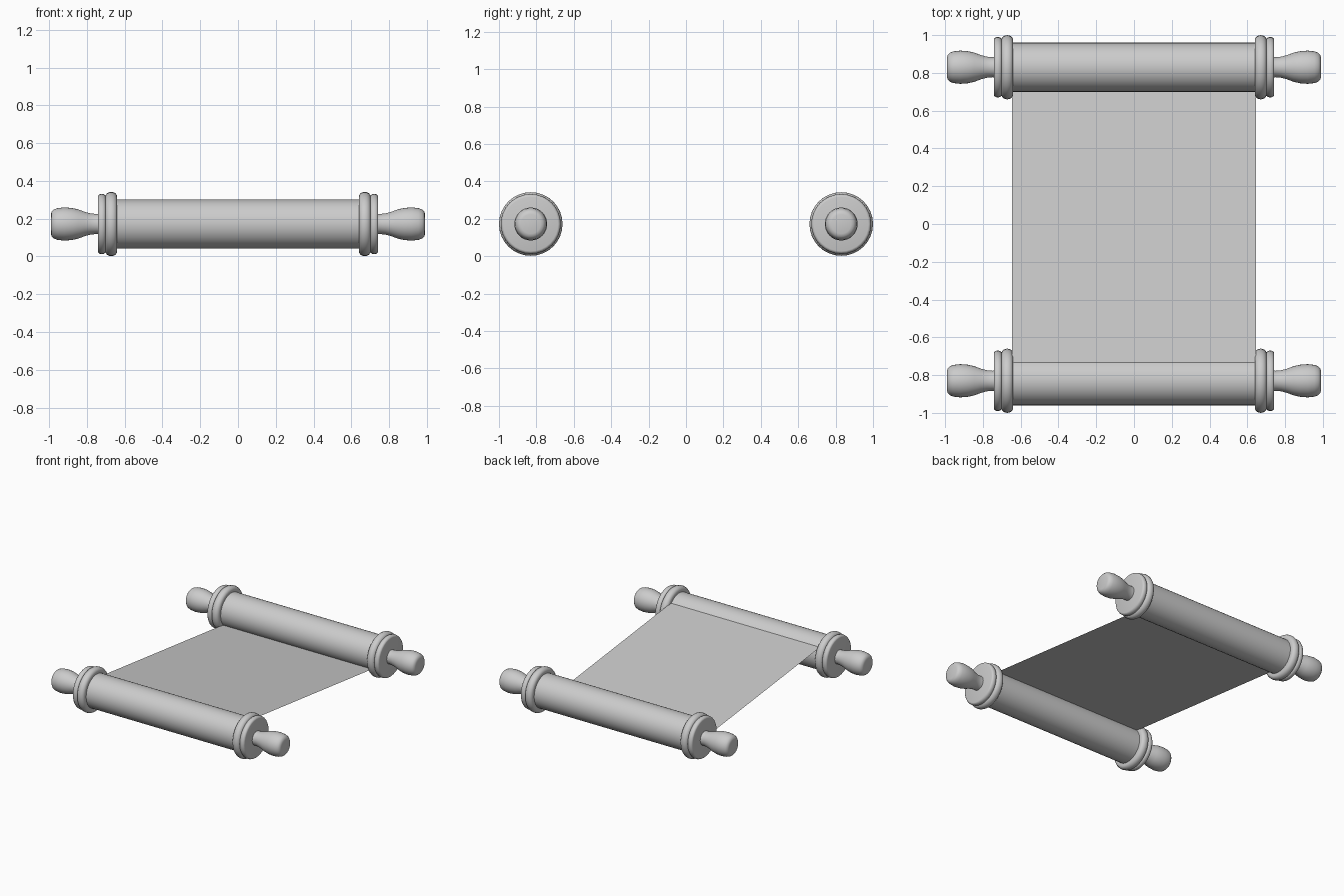
import bpy, bmesh, math

if "Cube" in bpy.data.objects:
    bpy.data.objects.remove(bpy.data.objects["Cube"])

SIDES = 32
ROD_Y, ROD_Z = 0.83, 0.172

grey = bpy.data.materials.new("light grey")
grey.diffuse_color = (0.6, 0.6, 0.6, 1)
grey.use_nodes = True
grey.node_tree.nodes["Principled BSDF"].inputs["Base Color"].default_value = grey.diffuse_color


def finish(name, bm, location=(0, 0, 0), angle=40):
    bmesh.ops.recalc_face_normals(bm, faces=bm.faces[:])
    mesh = bpy.data.meshes.new(name)
    bm.to_mesh(mesh)
    bm.free()
    mesh.materials.append(grey)
    obj = bpy.data.objects.new(name, mesh)
    obj.location = location
    bpy.context.collection.objects.link(obj)
    bpy.ops.object.select_all(action='DESELECT')
    obj.select_set(True)
    bpy.context.view_layer.objects.active = obj
    bpy.ops.object.shade_smooth_by_angle(angle=math.radians(angle))
    return obj


def lathe(name, profile, y, side=1):
    """Revolve (x, radius) points around the x axis and cap both ends."""
    bm = bmesh.new()
    rings = []
    for x, r in profile:
        rings.append([bm.verts.new((side * x,
                                    r * math.cos(math.tau * i / SIDES),
                                    r * math.sin(math.tau * i / SIDES)))
                      for i in range(SIDES)])
    for a, b in zip(rings, rings[1:]):
        for i in range(SIDES):
            j = (i + 1) % SIDES
            bm.faces.new((a[i], a[j], b[j], b[i]))
    bm.faces.new(rings[0])
    bm.faces.new(rings[-1])
    return finish(name, bm, (0, y, ROD_Z))


def bead(x0, x1, r_in, r_out):
    """Disc profile with a rounded rim."""
    mid, half, n = (x0 + x1) / 2, (x1 - x0) / 2, 8
    return [(mid - half * math.cos(math.pi * k / n),
             r_in + (r_out - r_in) * math.sin(math.pi * k / n))
            for k in range(n + 1)]


HANDLE = [(0.73, 0.056), (0.75, 0.053), (0.78, 0.056), (0.81, 0.064),
          (0.845, 0.077), (0.88, 0.085), (0.92, 0.088), (0.955, 0.084),
          (0.975, 0.077), (0.986, 0.066), (0.99, 0.052)]

for end, y in (("front", -ROD_Y), ("back", ROD_Y)):
    # Roller body
    lathe(end + "_roller", [(-0.66, 0.13), (0.66, 0.13)], y)
    for hand, side in (("left", -1), ("right", 1)):
        # End discs and turned handle
        lathe(f"{end}_{hand}_inner_disc", bead(0.64, 0.702, 0.145, 0.17), y, side)
        lathe(f"{end}_{hand}_outer_disc", bead(0.70, 0.742, 0.145, 0.16), y, side)
        lathe(f"{end}_{hand}_handle", HANDLE, y, side)

# Sheet stretched from the upper front roller to the lower back roller
bm = bmesh.new()
bm.faces.new([bm.verts.new((x, y, ROD_Z - 0.117 * y))
              for x, y in ((-0.645, -0.76), (0.645, -0.76), (0.645, 0.76), (-0.645, 0.76))])
sheet = finish("sheet", bm)
